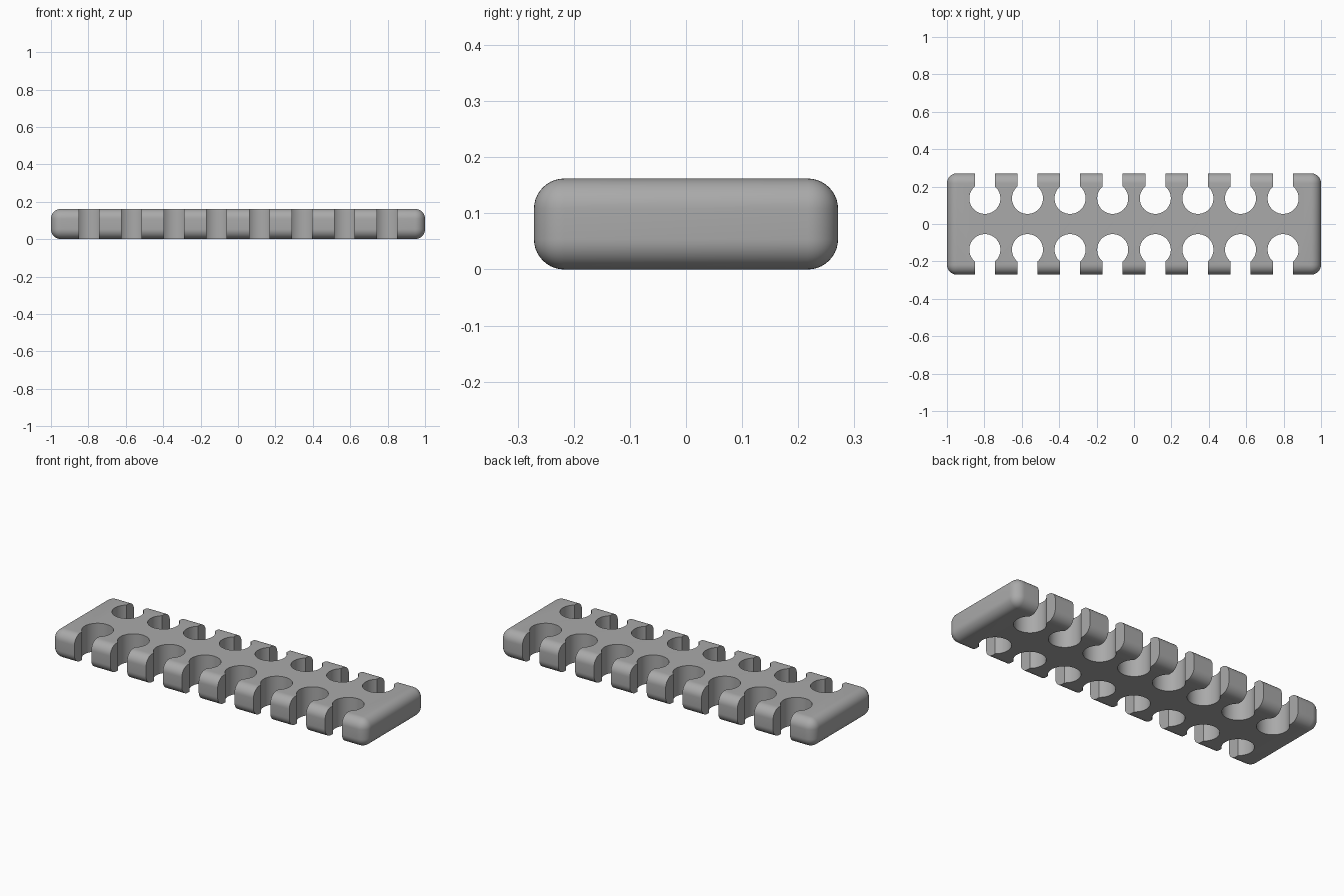
import bpy, bmesh, math
from mathutils import Vector

old = bpy.data.objects.get("Cube")
if old:
    bpy.data.objects.remove(old, do_unlink=True)

LENGTH, WIDTH, HEIGHT, ROUND = 2.0, 0.542, 0.162, 0.054
HOLE_R, HOLE_Y, SLOT_HALF = 0.083, 0.137, 0.0535
COUNT, PITCH = 8, 0.2278

grey = bpy.data.materials.new("grey plastic")
grey.use_nodes = True
colour = (0.4, 0.4, 0.4, 1)
grey.diffuse_color = colour
grey.node_tree.nodes["Principled BSDF"].inputs["Base Color"].default_value = colour


def make_object(name, bm):
    bmesh.ops.recalc_face_normals(bm, faces=bm.faces)
    mesh = bpy.data.meshes.new(name)
    bm.to_mesh(mesh)
    bm.free()
    mesh.materials.append(grey)
    obj = bpy.data.objects.new(name, mesh)
    bpy.context.collection.objects.link(obj)
    return obj


# Rounded bar
bm = bmesh.new()
bmesh.ops.create_cube(bm, size=1)
for v in bm.verts:
    v.co = Vector((v.co.x * LENGTH, v.co.y * WIDTH, (v.co.z + 0.5) * HEIGHT))
bmesh.ops.bevel(bm, geom=bm.edges[:], offset=ROUND, segments=10,
                profile=0.5, affect='EDGES')
bar = make_object("cable_holder_bar", bm)

# Keyhole cutters: round hole with a straight slot to the outer edge
bm = bmesh.new()
opening = math.asin(SLOT_HALF / HOLE_R)
steps = 48
for side in (-1, 1):
    for i in range(COUNT):
        cx = (i - (COUNT - 1) / 2) * PITCH
        outline = [(SLOT_HALF, WIDTH)]
        for k in range(steps + 1):
            a = opening + (2 * math.pi - 2 * opening) * k / steps
            outline.append((HOLE_R * math.sin(a), HOLE_Y + HOLE_R * math.cos(a)))
        outline.append((-SLOT_HALF, WIDTH))
        face = bm.faces.new([bm.verts.new((cx + x, side * y, -0.1)) for x, y in outline])
        result = bmesh.ops.extrude_face_region(bm, geom=[face])
        top = [g for g in result["geom"] if isinstance(g, bmesh.types.BMVert)]
        bmesh.ops.translate(bm, verts=top, vec=(0, 0, HEIGHT + 0.2))
cutter = make_object("keyhole_cutter", bm)
cutter.hide_render = True

# Cut the slots, then drop the cutter
cut = bar.modifiers.new("keyholes", 'BOOLEAN')
cut.operation = 'DIFFERENCE'
cut.solver = 'EXACT'
cut.object = cutter
bpy.ops.object.select_all(action='DESELECT')
bar.select_set(True)
bpy.context.view_layer.objects.active = bar
bpy.ops.object.modifier_apply(modifier=cut.name)
bpy.data.objects.remove(cutter, do_unlink=True)

bpy.ops.object.shade_smooth_by_angle(angle=math.radians(30))
